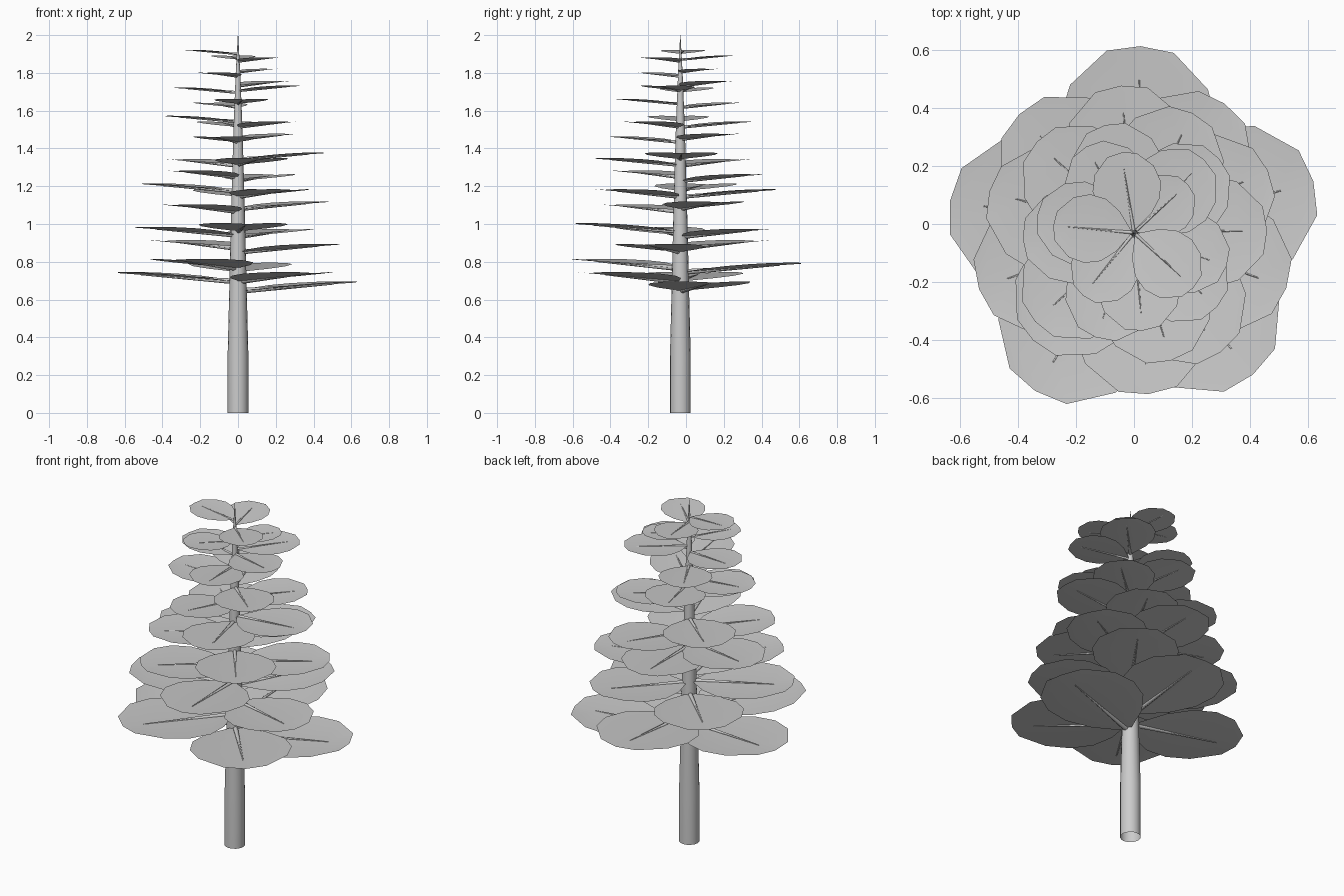
import bpy, bmesh, math
from mathutils import Vector, Matrix

if "Cube" in bpy.data.objects:
    bpy.data.objects.remove(bpy.data.objects["Cube"])

CY = -0.03      # trunk axis offset in y
RISE = 0.07     # upward slope of every branch
FOLD = 0.06     # raised sides of every foliage pad

# half outline of a foliage pad, as fractions of its length
OUTLINE = [(0.04, 0.03), (0.2, 0.25), (0.38, 0.385), (0.58, 0.425), (0.78, 0.37), (0.97, 0.18)]

# seven whorls of five: (heading in degrees, height of tip, length)
TIERS = [
    [(16, .69, .645), (170, .74, .645), (310, .74, .64), (88, .79, .645), (238, .81, .645)],
    [(340, .89, .56), (134, .91, .57), (55, .97, .545), (200, .98, .57), (275, 1.0, .56)],
    [(227, 1.10, .51), (25, 1.115, .51), (306, 1.18, .51), (95, 1.18, .51), (164, 1.21, .52)],
    [(64, 1.26, .46), (222, 1.28, .46), (137, 1.34, .46), (286, 1.345, .46), (1, 1.375, .46)],
    [(250, 1.46, .385), (41, 1.475, .39), (318, 1.54, .385), (105, 1.54, .385), (183, 1.57, .385)],
    [(119, 1.64, .34), (275, 1.66, .34), (170, 1.72, .34), (340, 1.73, .34), (46, 1.755, .35)],
    [(231, 1.80, .28), (42, 1.82, .25), (317, 1.88, .28), (99, 1.89, .28), (175, 1.92, .28)],
]


def finish(name, bm, smooth=True):
    me = bpy.data.meshes.new(name)
    bm.to_mesh(me)
    bm.free()
    if smooth:
        for p in me.polygons:
            p.use_smooth = True
    ob = bpy.data.objects.new(name, me)
    bpy.context.collection.objects.link(ob)
    return ob


def tube(bm, rings, n):
    """Skin circles given as (centre, radius) along z; returns the new vertices."""
    loops = []
    for c, r in rings:
        loops.append([bm.verts.new((r * math.cos(2 * math.pi * i / n),
                                    r * math.sin(2 * math.pi * i / n), c)) for i in range(n)])
    for a, b in zip(loops, loops[1:]):
        for i in range(n):
            j = (i + 1) % n
            bm.faces.new((a[i], a[j], b[j], b[i]))
    return [v for l in loops for v in l]


def add_pad(bm, L, mat):
    """Shallow folded leaf-shaped pad running along +x."""
    spine = [bm.verts.new(mat @ Vector((s * L, 0, RISE * s * L))) for s, t in OUTLINE]
    tip = bm.verts.new(mat @ Vector((L, 0, RISE * L)))
    for side in (1, -1):
        edge = [bm.verts.new(mat @ Vector((s * L, side * t * L, (RISE * s + FOLD * t) * L)))
                for s, t in OUTLINE]
        for i in range(len(OUTLINE)):
            if i + 1 < len(OUTLINE):
                f = [spine[i], spine[i + 1], edge[i + 1], edge[i]]
            else:
                f = [spine[i], tip, edge[i]]
            bm.faces.new(f if side == 1 else f[::-1])


# trunk, open at the bottom
bm = bmesh.new()
tube(bm, [(0, .055), (.3, .055), (.7, .045), (1.0, .038), (1.5, .024), (1.8, .012), (2.0, .001)], 16)
finish("trunk", bm).location.y = CY

# foliage pads and their branches, one object pair per whorl
for k, tier in enumerate(TIERS, 1):
    pads, branches = bmesh.new(), bmesh.new()
    for deg, z, L in tier:
        mat = Matrix.Translation((0, CY, z - RISE * L)) @ Matrix.Rotation(math.radians(deg), 4, 'Z')
        add_pad(pads, L, mat)
        tilt = Matrix.Rotation(math.pi / 2 - math.atan(RISE), 4, 'Y')
        vs = tube(branches, [(0, .024 * L), (.82 * L, .004 * L)], 6)
        bmesh.ops.transform(branches, matrix=mat @ tilt, verts=vs)
    finish(f"foliage_tier_{k}", pads)
    finish(f"branches_tier_{k}", branches)
